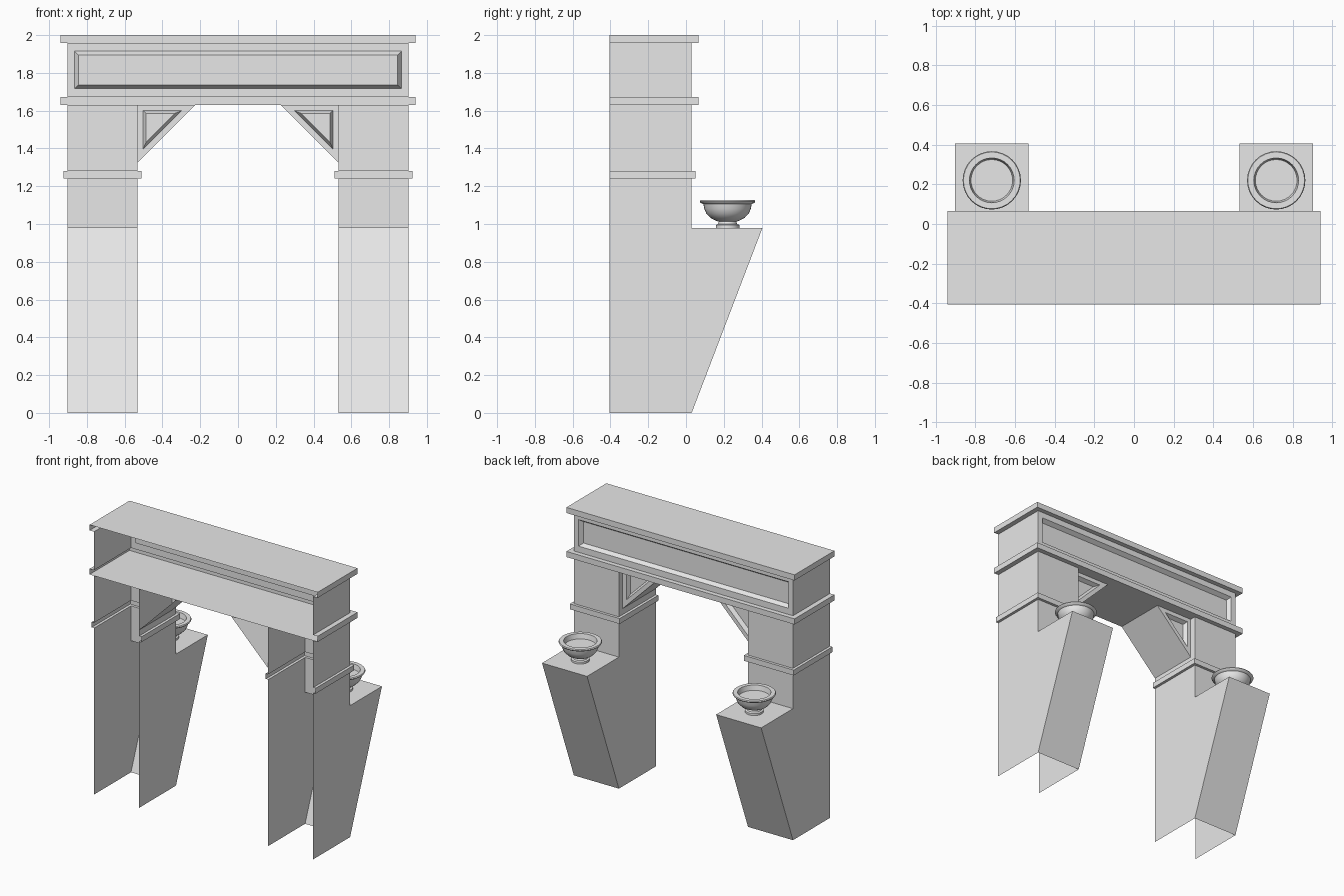
import bpy, bmesh, math
from mathutils import Vector

cube = bpy.data.objects.get("Cube")
if cube:
    bpy.data.objects.remove(cube, do_unlink=True)

# One pale stone colour for everything
stone = bpy.data.materials.new("pale_stone")
stone.use_nodes = True
stone.diffuse_color = (0.8, 0.8, 0.8, 1)
stone.node_tree.nodes["Principled BSDF"].inputs["Base Color"].default_value = (0.8, 0.8, 0.8, 1)

FRONT = -0.405   # open front edge
WALL = 0.03      # plain back wall


def loft(bm, loops, closed=False, cap_first=False, cap_last=False, skip=()):
    """Join rows of points with quads; skip holds (row, segment) pairs left open."""
    rows = [[bm.verts.new(p) for p in loop] for loop in loops]
    for r, (a, b) in enumerate(zip(rows, rows[1:])):
        n = len(a)
        for i in range(n if closed else n - 1):
            if (r, i) not in skip:
                j = (i + 1) % n
                bm.faces.new((a[i], a[j], b[j], b[i]))
    if cap_first:
        bm.faces.new(rows[0][::-1])
    if cap_last:
        bm.faces.new(rows[-1])


def finish(bm, name, mirror=False):
    bmesh.ops.remove_doubles(bm, verts=bm.verts, dist=0.0005)
    mesh = bpy.data.meshes.new(name)
    bm.to_mesh(mesh)
    bm.free()
    obj = bpy.data.objects.new(name, mesh)
    bpy.context.collection.objects.link(obj)
    mesh.materials.append(stone)
    if mirror:
        mod = obj.modifiers.new("mirror", "MIRROR")
        mod.use_mirror_merge = False
    return obj


def u_row(x0, x1, back, z):
    """Three-sided wall outline, open at the front."""
    return [(x1, FRONT, z), (x1, back, z), (x0, back, z), (x0, FRONT, z)]


def rect(hx, z0, z1, y):
    return [(-hx, y, z0), (-hx, y, z1), (hx, y, z1), (hx, y, z0)]


# Lintel: lower moulding, wall and top slab, with a recessed back panel
bm = bmesh.new()
steps = [(0.94, 0.065, 1.63), (0.94, 0.065, 1.672), (0.903, WALL, 1.672),
         (0.903, WALL, 1.958), (0.94, 0.065, 1.958), (0.94, 0.065, 2.0)]
loft(bm, [u_row(-h, h, y, z) for h, y, z in steps],
     cap_first=True, cap_last=True, skip={(2, 1)})
loft(bm, [rect(0.903, 1.672, 1.958, WALL), rect(0.865, 1.718, 1.915, WALL),
          rect(0.845, 1.735, 1.895, WALL - 0.03)], closed=True, cap_last=True)
finish(bm, "lintel")

# Pillars: sloped bracket with a ledge, then a shaft with a raised band
bm = bmesh.new()
steps = [(0, WALL, 0), (0, 0.405, 0.98), (0, WALL, 0.98),
         (0, WALL, 1.24), (0.02, 0.05, 1.24), (0.02, 0.05, 1.28),
         (0, WALL, 1.28), (0, WALL, 1.63)]
loft(bm, [u_row(0.532 - g, 0.903 + g, y, z) for g, y, z in steps])
finish(bm, "pillars", mirror=True)


# Corner braces: triangular recessed back and sloping underside
def triangle(inset, y):
    x, z, leg = 0.532 - inset, 1.63 - inset, 0.305 - 3.41 * inset
    return [(x, y, z), (x, y, z - leg), (x - leg, y, z)]


bm = bmesh.new()
back = -0.015
loft(bm, [triangle(0, back), triangle(0.03, back), triangle(0.045, back - 0.03)],
     closed=True, cap_last=True)
loft(bm, [triangle(0, FRONT)[1:], triangle(0, back)[1:]])
bmesh.ops.recalc_face_normals(bm, faces=bm.faces)
finish(bm, "corner_braces", mirror=True)

# Footed bowls on the ledges, turned from one profile
profile = [(0.062, 0.98), (0.062, 0.995), (0.05, 1.0), (0.046, 1.012), (0.062, 1.018),
           (0.09, 1.032), (0.112, 1.055), (0.123, 1.08), (0.128, 1.105),
           (0.143, 1.112), (0.147, 1.119), (0.143, 1.126), (0.113, 1.126), (0.105, 1.09)]
bm = bmesh.new()
SIDES = 32
loft(bm, [[(0.717 + r * math.cos(a), 0.22 + r * math.sin(a), z)
           for a in (math.tau * k / SIDES for k in range(SIDES))]
          for r, z in profile], closed=True, cap_last=True)
bowls = finish(bm, "bowls", mirror=True)
bpy.ops.object.select_all(action="DESELECT")
bowls.select_set(True)
bpy.context.view_layer.objects.active = bowls
bpy.ops.object.shade_smooth_by_angle(angle=math.radians(40))
